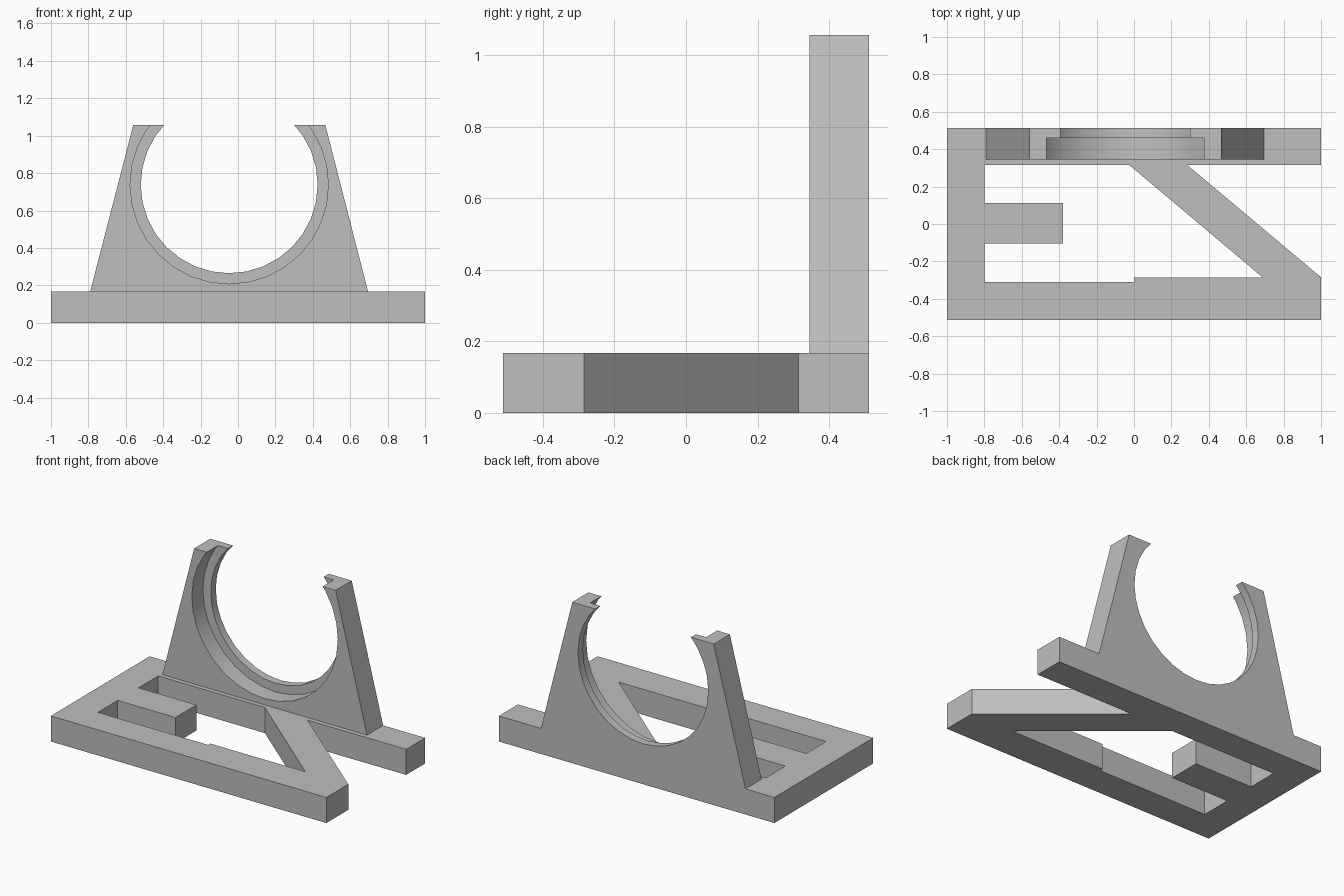
import bpy, bmesh
from math import pi
from mathutils import Matrix, Vector

cube = bpy.data.objects.get("Cube")
if cube:
    bpy.data.objects.remove(cube, do_unlink=True)

BASE_TOP, TOP = 0.168, 1.057
BACK, LIP, FRONT = 0.512, 0.46, 0.345
RING_X, RING_Z = -0.047, 0.738

# One plain grey for everything
grey = bpy.data.materials.new("plain_grey")
grey.use_nodes = True
grey.diffuse_color = (0.52, 0.52, 0.52, 1)
grey.node_tree.nodes["Principled BSDF"].inputs["Base Color"].default_value = grey.diffuse_color


def add_object(name, bm):
    bmesh.ops.recalc_face_normals(bm, faces=bm.faces)
    mesh = bpy.data.meshes.new(name)
    bm.to_mesh(mesh)
    bm.free()
    mesh.materials.append(grey)
    obj = bpy.data.objects.new(name, mesh)
    bpy.context.collection.objects.link(obj)
    return obj


def extruded(name, loops, to_3d, offset):
    """Fill closed outlines (later loops are holes) and extrude them."""
    bm = bmesh.new()
    edges = []
    for loop in loops:
        verts = [bm.verts.new(to_3d(a, b)) for a, b in loop]
        edges += [bm.edges.new((v, verts[i - 1])) for i, v in enumerate(verts)]
    bmesh.ops.triangle_fill(bm, edges=edges, use_beauty=True)
    out = bmesh.ops.extrude_face_region(bm, geom=bm.faces[:], use_keep_orig=True)
    moved = [g for g in out["geom"] if isinstance(g, bmesh.types.BMVert)]
    bmesh.ops.translate(bm, verts=moved, vec=Vector(offset))
    return add_object(name, bm)


def ring_cutter(name, radius, y0, y1):
    bm = bmesh.new()
    place = Matrix.Translation((RING_X, (y0 + y1) / 2, RING_Z)) @ Matrix.Rotation(pi / 2, 4, "X")
    bmesh.ops.create_cone(bm, cap_ends=True, segments=32, radius1=radius,
                          radius2=radius, depth=y1 - y0, matrix=place)
    obj = add_object(name, bm)
    obj.hide_render = True
    return obj


# Flat base frame: outer outline with a diagonal brace, and one inner opening
outline = [(-1, -0.512), (1, -0.512), (1, -0.285), (0.285, 0.315),
           (1, 0.315), (1, BACK), (-1, BACK)]
opening = [(-0.8, 0.315), (-0.025, 0.315), (0.69, -0.287), (0, -0.287),
           (0, -0.31), (-0.8, -0.31), (-0.8, -0.105), (-0.38, -0.105),
           (-0.38, 0.112), (-0.8, 0.112)]
extruded("base_frame", [outline, opening], lambda x, y: (x, y, 0), (0, 0, BASE_TOP))

# Tapered upright plate at the back
taper = [(-0.79, BASE_TOP), (0.695, BASE_TOP), (0.467, TOP), (-0.56, TOP)]
holder = extruded("upright_holder", [taper], lambda x, z: (x, FRONT, z), (0, BACK - FRONT, 0))

# Round through hole, and a wider pocket from the front that leaves a rear lip
cutters = [ring_cutter("hole_cutter", 0.473, FRONT - 0.2, BACK + 0.2),
           ring_cutter("pocket_cutter", 0.53, FRONT - 0.1, LIP)]
bpy.ops.object.select_all(action="DESELECT")
bpy.context.view_layer.objects.active = holder
holder.select_set(True)
for cutter in cutters:
    mod = holder.modifiers.new(cutter.name, "BOOLEAN")
    mod.operation = "DIFFERENCE"
    mod.solver = "EXACT"
    mod.object = cutter
    bpy.ops.object.modifier_apply(modifier=mod.name)
    bpy.data.objects.remove(cutter, do_unlink=True)

# Smooth round walls with crisp rims
bpy.ops.object.shade_smooth_by_angle(angle=pi / 6)
